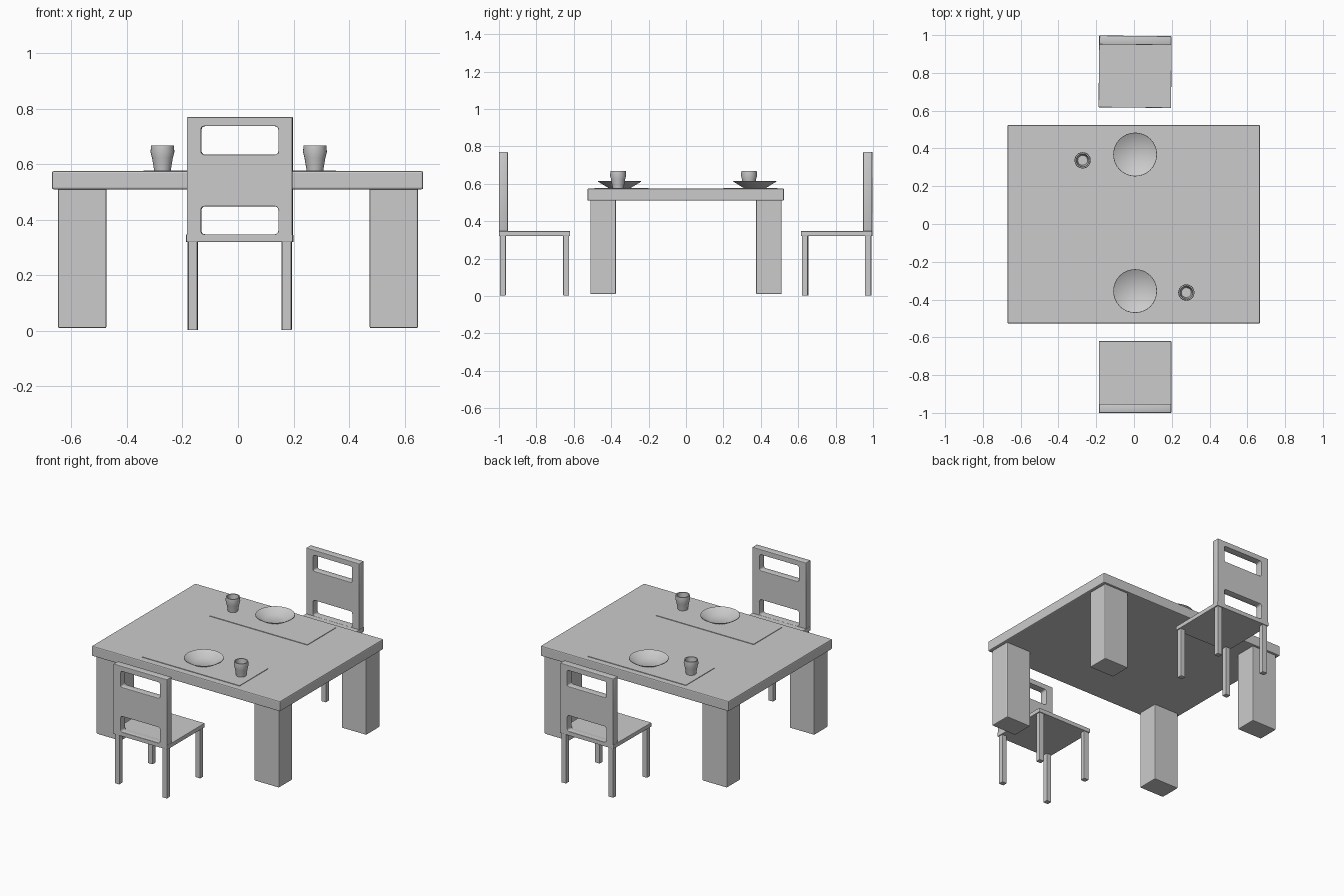
import bpy, bmesh, math
from mathutils import Matrix

if "Cube" in bpy.data.objects:
    bpy.data.objects.remove(bpy.data.objects["Cube"])

grey = bpy.data.materials.new("plain grey")
grey.diffuse_color = (0.6, 0.6, 0.6, 1)
grey.use_nodes = True
grey.node_tree.nodes["Principled BSDF"].inputs["Base Color"].default_value = grey.diffuse_color


def add_object(name, bm, matrix=None, bevel=0.0, smooth=False):
    mesh = bpy.data.meshes.new(name)
    bmesh.ops.recalc_face_normals(bm, faces=bm.faces)
    bm.to_mesh(mesh)
    bm.free()
    if smooth:
        for p in mesh.polygons:
            p.use_smooth = True
        mesh.set_sharp_from_angle(angle=math.radians(35))
    mesh.materials.append(grey)
    ob = bpy.data.objects.new(name, mesh)
    bpy.context.collection.objects.link(ob)
    if matrix is not None:
        ob.matrix_world = matrix
    if bevel:
        mod = ob.modifiers.new("soft edge", 'BEVEL')
        mod.width = bevel
        mod.segments = 2
        mod.limit_method = 'ANGLE'
        mod.angle_limit = math.radians(40)
    return ob


def box(name, x0, x1, y0, y1, z0, z1, matrix=None, bevel=0.003):
    bm = bmesh.new()
    m = (Matrix.Translation(((x0 + x1) / 2, (y0 + y1) / 2, (z0 + z1) / 2))
         @ Matrix.Diagonal((x1 - x0, y1 - y0, z1 - z0, 1)))
    bmesh.ops.create_cube(bm, size=1, matrix=m)
    return add_object(name, bm, matrix, bevel)


def lathe(name, profile, x, y, z, sides=32):
    bm = bmesh.new()
    vs = [bm.verts.new((r, 0, h)) for r, h in profile]
    es = [bm.edges.new(p) for p in zip(vs, vs[1:])]
    bmesh.ops.spin(bm, geom=vs + es, cent=(0, 0, 0), axis=(0, 0, 1),
                   angle=math.tau, steps=sides)
    bmesh.ops.remove_doubles(bm, verts=bm.verts, dist=1e-5)
    return add_object(name, bm, Matrix.Translation((x, y, z)), smooth=True)


def rounded_rect(x0, x1, z0, z1, r, n=4):
    pts = []
    corners = [(x1 - r, z1 - r), (x0 + r, z1 - r), (x0 + r, z0 + r), (x1 - r, z0 + r)]
    for i, (cx, cz) in enumerate(corners):
        for k in range(n + 1):
            a = math.pi / 2 * (i + k / n)
            pts.append((cx + r * math.cos(a), cz + r * math.sin(a)))
    return pts


def back_panel(name, y0, y1, matrix):
    # Filled outline with two rounded openings, extruded to thickness
    cu = bpy.data.curves.new(name + "_outline", 'CURVE')
    cu.dimensions = '2D'
    cu.fill_mode = 'BOTH'
    cu.extrude = (y1 - y0) / 2
    outlines = [[(-0.19, 0.325), (0.19, 0.325), (0.19, 0.77), (-0.19, 0.77)],
                rounded_rect(-0.139, 0.139, 0.635, 0.737, 0.012),
                rounded_rect(-0.139, 0.139, 0.348, 0.448, 0.012)]
    for pts in outlines:
        sp = cu.splines.new('POLY')
        sp.points.add(len(pts) - 1)
        for p, (x, z) in zip(sp.points, pts):
            p.co = (x, z, 0, 1)
        sp.use_cyclic_u = True
    tmp = bpy.data.objects.new(name + "_outline", cu)
    bpy.context.collection.objects.link(tmp)
    mesh = bpy.data.meshes.new_from_object(
        tmp.evaluated_get(bpy.context.evaluated_depsgraph_get()))
    bm = bmesh.new()
    bm.from_mesh(mesh)
    bpy.data.objects.remove(tmp)
    bmesh.ops.remove_doubles(bm, verts=bm.verts, dist=1e-5)
    bm.transform(Matrix.Translation((0, (y0 + y1) / 2, 0))
                 @ Matrix.Rotation(math.pi / 2, 4, 'X'))
    add_object(name, bm, matrix, 0.003)


# Table: top and four thick legs
box("table_top", -0.67, 0.667, -0.527, 0.524, 0.51, 0.575, bevel=0.006)
for sx, side in ((-1, "left"), (1, "right")):
    for sy, end in ((-1, "front"), (1, "back")):
        xs = sorted((sx * 0.474, sx * 0.648))
        ys = sorted((sy * 0.375, sy * 0.511))
        box(f"table_{end}_{side}_leg", *xs, *ys, 0.01, 0.515, bevel=0.005)


# Chairs: seat, panel back and four thin legs, facing the table
def chair(label, matrix):
    box(label + "_seat", -0.192, 0.192, -0.19, 0.19, 0.32, 0.347, matrix)
    back_panel(label + "_back", -0.19, -0.143, matrix)
    for sx, side in ((-1, "left"), (1, "right")):
        for sy, end in ((-1, "rear"), (1, "fore")):
            x, y = sx * 0.169, sy * 0.169
            box(f"{label}_{end}_{side}_leg", x - 0.017, x + 0.017,
                y - 0.016, y + 0.016, 0.003, 0.325, matrix)


chair("front_chair", Matrix.Translation((0.006, -0.81, 0)))
chair("back_chair", Matrix.Translation((0.006, 0.806, 0))
      @ Matrix.Rotation(math.pi - 0.01, 4, 'Z'))

# Place settings: mat, plate and cup at each end
plate = [(0, 0), (0.06, 0), (0.116, 0.034), (0.115, 0.037),
         (0.06, 0.006), (0, 0.006)]
cup = [(0, 0), (0.030, 0), (0.0375, 0.045), (0.043, 0.066), (0.041, 0.090),
       (0.034, 0.090), (0.033, 0.066), (0.026, 0.008), (0, 0.008)]
for label, sy, plate_y, cup_x, cup_y in (("front", -1, -0.355, 0.277, -0.363),
                                         ("back", 1, 0.368, -0.272, 0.337)):
    ys = sorted((sy * 0.2, sy * 0.488))
    box(label + "_place_mat", -0.341, 0.353, *ys, 0.574, 0.5785, bevel=0)
    lathe(label + "_plate", plate, 0.006, plate_y, 0.578)
    lathe(label + "_cup", cup, cup_x, cup_y, 0.578, 24)
